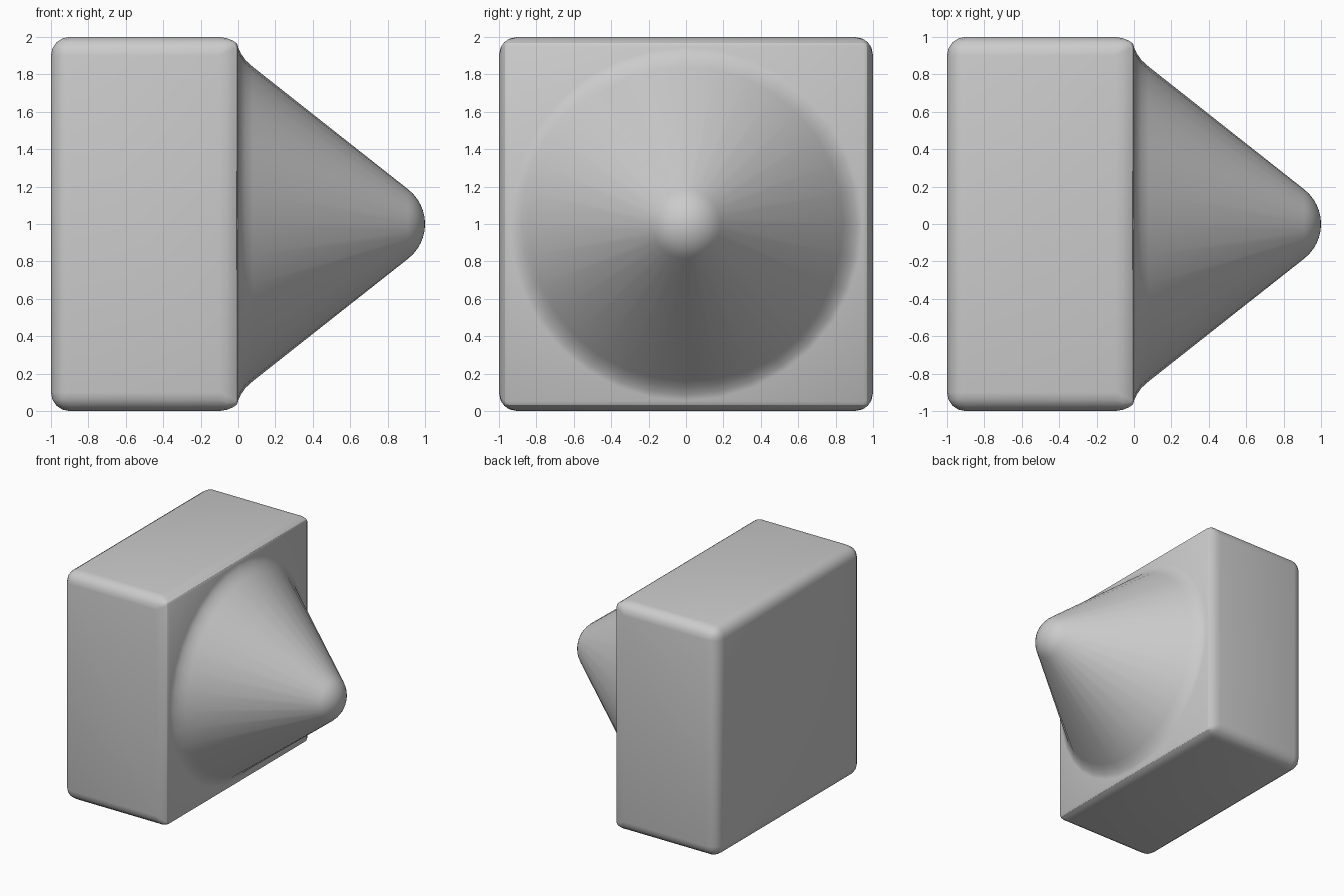
import bpy, bmesh, math
from mathutils import Matrix

if "Cube" in bpy.data.objects:
    bpy.data.objects.remove(bpy.data.objects["Cube"])

bm = bmesh.new()

# Square block with rounded edges
bmesh.ops.create_cube(bm, size=1, matrix=Matrix.Translation((-0.5, 0, 1)) @ Matrix.Diagonal((1, 2, 2, 1)))
bmesh.ops.bevel(bm, geom=bm.edges[:], offset=0.1, segments=4, profile=0.5, affect='EDGES')

# Tighten the rounding towards the cone side
def tighten(v, k):
    return math.copysign(1 - (1 - abs(v)) * k, v) if abs(v) > 0.85 else v

for v in bm.verts:
    t = max(0, (v.co.x + 0.1) / 0.1)
    v.co.y = tighten(v.co.y, 1 - 0.5 * t)
    v.co.z = 1 + tighten(v.co.z - 1, 1 - 0.5 * t)

# Open the side that carries the cone
front = max(bm.faces, key=lambda f: f.calc_center_median().x)
rim = list(front.edges)
bmesh.ops.delete(bm, geom=[front], context='FACES_ONLY')

# Cone profile (x, radius): flared foot, straight flank, round tip
profile = [(0, 0.945), (0.015, 0.912), (0.04, 0.876), (0.08, 0.84)]
start = math.atan2(0.788, 0.616)
for i in range(6):
    a = start * (1 - i / 6)
    profile.append((0.765 + 0.235 * math.cos(a), 0.235 * math.sin(a)))

N = 32
rings = [[bm.verts.new((x, r * math.cos(2 * math.pi * j / N), 1 + r * math.sin(2 * math.pi * j / N)))
          for j in range(N)] for x, r in profile]
for a, b in zip(rings, rings[1:]):
    for j in range(N):
        k = (j + 1) % N
        bm.faces.new((a[j], a[k], b[k], b[j]))
tip = bm.verts.new((1, 0, 1))
for j in range(N):
    bm.faces.new((rings[-1][j], rings[-1][(j + 1) % N], tip))

# Flat surround between block rim and cone foot
foot = [bm.edges.get((rings[0][j], rings[0][(j + 1) % N])) for j in range(N)]
bmesh.ops.triangle_fill(bm, edges=rim + foot, use_beauty=True, normal=(1, 0, 0))
bmesh.ops.recalc_face_normals(bm, faces=bm.faces[:])

mesh = bpy.data.meshes.new("block_with_cone")
bm.to_mesh(mesh)
bm.free()
obj = bpy.data.objects.new("block_with_cone", mesh)
bpy.context.collection.objects.link(obj)
bpy.context.view_layer.objects.active = obj
obj.select_set(True)
bpy.ops.object.shade_smooth_by_angle(angle=math.radians(30))
